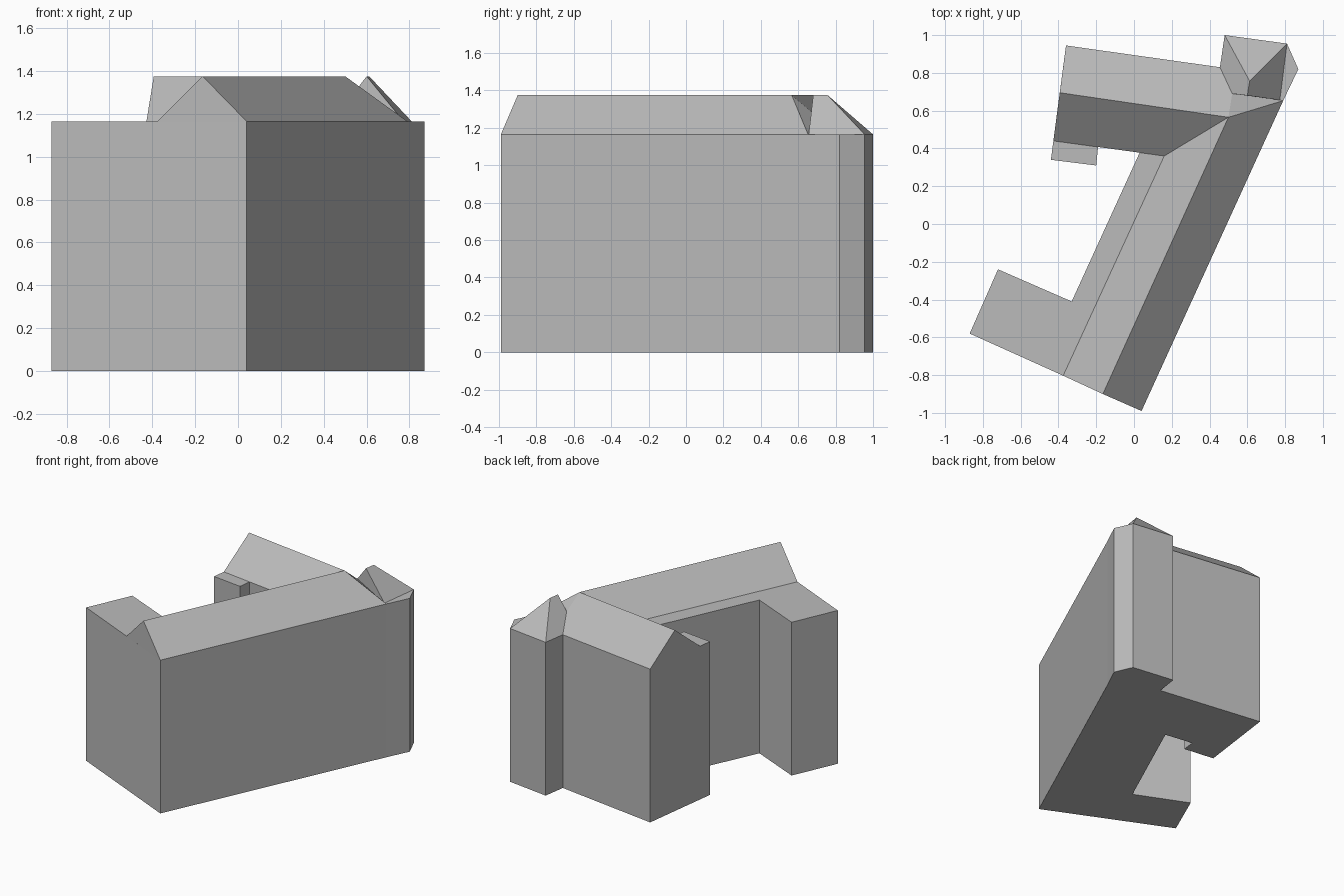
import bpy, bmesh
from mathutils import Vector

if "Cube" in bpy.data.objects:
    bpy.data.objects.remove(bpy.data.objects["Cube"], do_unlink=True)

EAVE, RIDGE, VALLEY = 1.165, 1.375, 1.27

grey = bpy.data.materials.new("plain grey")
grey.use_nodes = True
colour = (0.5, 0.5, 0.5, 1)
grey.diffuse_color = colour
grey.node_tree.nodes["Principled BSDF"].inputs["Base Color"].default_value = colour


def finish(name, bm):
    mesh = bpy.data.meshes.new(name)
    bm.to_mesh(mesh)
    bm.free()
    mesh.materials.append(grey)
    obj = bpy.data.objects.new(name, mesh)
    bpy.context.collection.objects.link(obj)


def panels(name, faces):
    """Roof made of flat panels, each turned to face up and outwards."""
    bm = bmesh.new()
    for corners in faces:
        bm.faces.new([bm.verts.new(c) for c in corners])
    bmesh.ops.remove_doubles(bm, verts=bm.verts, dist=0.001)
    bm.normal_update()
    for f in bm.faces:
        if f.normal.z < -0.01:
            f.normal_flip()
    finish(name, bm)


def at(z, x, y):
    return Vector((x, y, z))


# Walls: one footprint raised to the eaves
outline = [(0.04, -0.99), (0.79, 0.653), (0.87, 0.82), (0.81, 0.955),
           (0.48, 1.0), (0.455, 0.83), (-0.36, 0.945), (-0.44, 0.34),
           (-0.2, 0.31), (-0.19, 0.41), (0.03, 0.378), (-0.33, -0.41),
           (-0.72, -0.24), (-0.87, -0.58)]
bm = bmesh.new()
base = bm.faces.new([bm.verts.new((x, y, 0)) for x, y in outline])
top = bmesh.ops.extrude_face_region(bm, geom=[base], use_keep_orig=True)["geom"]
bmesh.ops.translate(bm, vec=(0, 0, EAVE),
                    verts=[v for v in top if isinstance(v, bmesh.types.BMVert)])
bmesh.ops.recalc_face_normals(bm, faces=bm.faces)
finish("walls", bm)

# Shared roof corners
joint = at(RIDGE, 0.5, 0.565)
inner = at(EAVE, 0.16, 0.36)
hip_end = at(EAVE, 0.79, 0.653)
valley = at(VALLEY, 0.52, 0.69)
notch = at(EAVE, 0.455, 0.83)

# Long roof with a front gable
ridge_front = at(RIDGE, -0.165, -0.9)
east_front = at(EAVE, 0.04, -0.99)
west_front = at(EAVE, -0.375, -0.803)
panels("main_roof", [
    (east_front, hip_end, joint, ridge_front),
    (ridge_front, joint, inner, west_front),
    (west_front, east_front, ridge_front)])

# Back wing roof with a gable at its far end
ridge_end = at(RIDGE, -0.393, 0.695)
wing_south = at(EAVE, -0.427, 0.44)
wing_north = at(EAVE, -0.36, 0.945)
panels("wing_roof", [
    (wing_south, inner, joint, ridge_end),
    (ridge_end, joint, valley, notch, wing_north),
    (wing_north, wing_south, ridge_end)])

# Small corner roof, hipped at the back, and the link to the joint
peak_front = at(RIDGE, 0.6, 0.68)
peak_back = at(RIDGE, 0.612, 0.757)
back_west = at(EAVE, 0.48, 1.0)
back_east = at(EAVE, 0.81, 0.955)
foot = at(EAVE, 0.772, 0.656)
panels("corner_roof", [
    (back_east, back_west, peak_back),
    (back_west, notch, valley, peak_front, peak_back),
    (foot, back_east, peak_back, peak_front),
    (valley, foot, peak_front),
    (joint, hip_end, foot, valley)])
